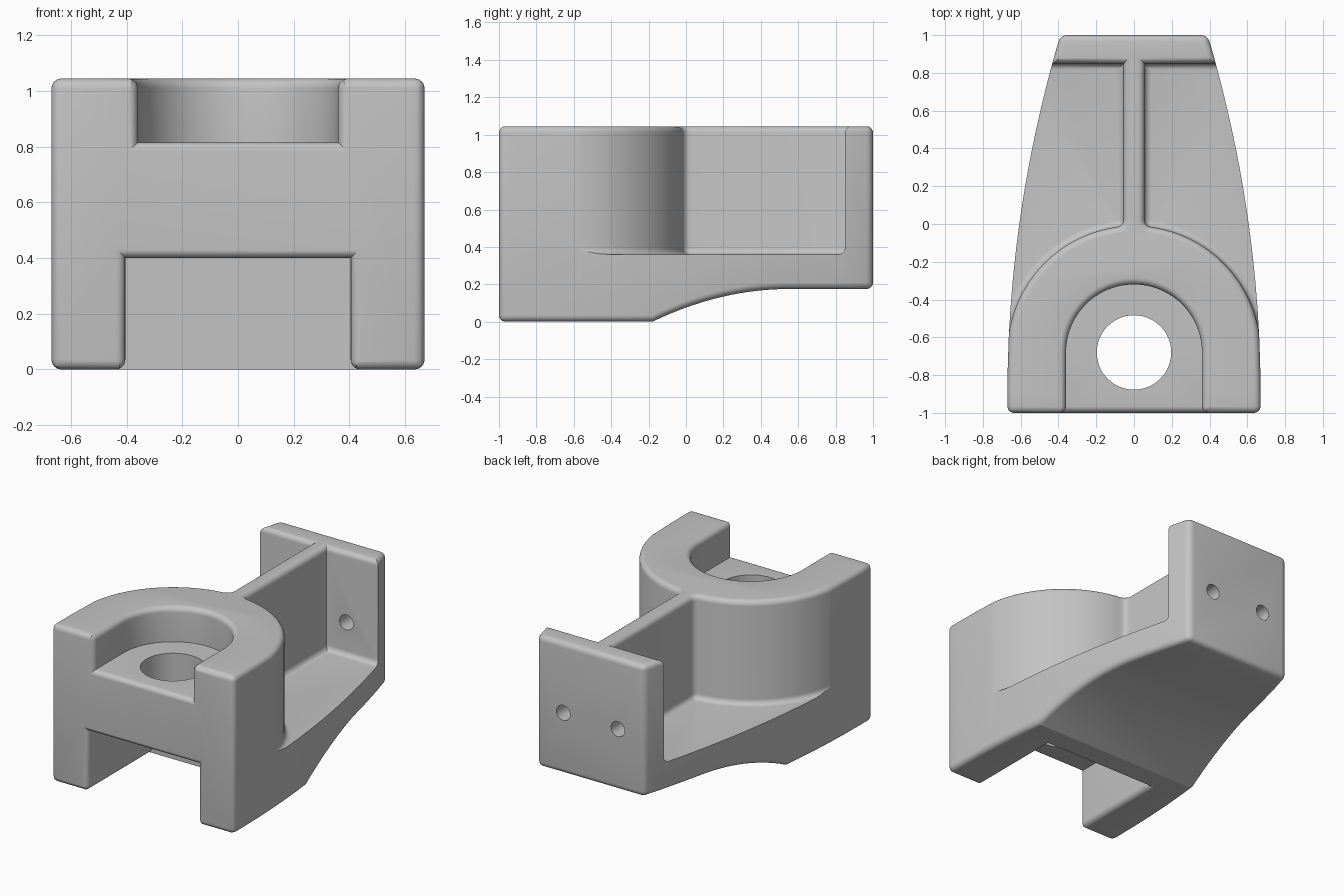
import bpy, bmesh
from math import sin, cos, pi, atan2, sqrt, radians

cube = bpy.data.objects.get("Cube")
if cube:
    bpy.data.objects.remove(cube, do_unlink=True)

TOP, FLOOR, R = 1.045, 0.36, 0.035      # overall height, pocket floor, edge radius
BORE_Y, BOSS_R, RIB, PLATE_Y = -0.68, 0.67, 0.055, 0.85
STEPS = 6
ANGLES = [k / STEPS * pi / 2 for k in range(STEPS + 1)]
ROUND = [(R * (1 - cos(a)), R * sin(a)) for a in ANGLES]   # (offset, rise)

grey = bpy.data.materials.new("cast_grey")
grey.use_nodes = True
colour = (0.55, 0.55, 0.55, 1)
grey.diffuse_color = colour
grey.node_tree.nodes["Principled BSDF"].inputs["Base Color"].default_value = colour


def loft(name, rings):
    """Closed solid through rings of equal point count."""
    bm = bmesh.new()
    loops = [[bm.verts.new(p) for p in ring] for ring in rings]
    n = len(loops[0])
    for a, b in zip(loops, loops[1:]):
        for i in range(n):
            j = (i + 1) % n
            bm.faces.new((a[i], a[j], b[j], b[i]))
    bm.faces.new(loops[0])
    bm.faces.new(loops[-1])
    bmesh.ops.recalc_face_normals(bm, faces=bm.faces)
    mesh = bpy.data.meshes.new(name)
    bm.to_mesh(mesh)
    bm.free()
    mesh.materials.append(grey)
    ob = bpy.data.objects.new(name, mesh)
    bpy.context.scene.collection.objects.link(ob)
    return ob


def half_width(y):
    return 0.67 - 0.0775 * max(0, y + 0.9) ** 2


def underside(y):
    if y <= -0.18:
        return 0
    return 0.175 * (1 - (max(0, 0.55 - y) / 0.73) ** 2)


# Tapered body with an arched underside and rounded outer edges
stations = [-1, -0.9, -0.75, -0.6, -0.45, -0.3]
stations += [-0.18 + 0.73 * k / 14 for k in range(15)]
stations += [0.65, 0.75, 0.85, 1]
body = loft("bracket_body", [
    [(s * half_width(y), y, z) for s, z in
     ((-1, underside(y)), (1, underside(y)), (1, TOP), (-1, TOP))]
    for y in stations])
bevel = body.modifiers.new("rounded_edges", "BEVEL")
bevel.width, bevel.segments = R, STEPS
bevel.limit_method, bevel.angle_limit = "ANGLE", radians(40)
bevel.use_clamp_overlap = False


def pocket_outline(d, side, z):
    """Space between boss, rib and end plate, its walls moved back by d."""
    f = 0.04
    cx = RIB + f
    cy = BORE_Y + sqrt((BOSS_R + f) ** 2 - cx ** 2)
    end = atan2(cy - BORE_Y, cx)
    pts = [(1, BORE_Y), (1, PLATE_Y + d), (RIB - d, PLATE_Y + d)]
    for k in range(7):                       # fillet between rib and boss
        a = pi + end * k / 6
        pts.append((cx + (f + d) * cos(a), cy + (f + d) * sin(a)))
    for k in range(1, 33):                   # boss wall
        a = end * (1 - k / 32)
        pts.append(((BOSS_R - d) * cos(a), BORE_Y + (BOSS_R - d) * sin(a)))
    return [(side * x, y, z) for x, y in pts]


def recess_outline(d, z):
    r = 0.36 + d
    arc = [(r * cos(pi * k / 48), BORE_Y + r * sin(pi * k / 48)) for k in range(49)]
    return [(x, y, z) for x, y in [(r, -1.1)] + arc + [(-r, -1.1)]]


def notch_ring(y, d, w, edge, rim):
    """U-shaped opening whose mouth flares at the rim height."""
    s = 1 if rim > edge else -1
    right = [(w + d, edge - s * d)]
    right += [(w + d + q, rim + s * (h - R)) for q, h in ROUND]
    right.append((w + d + R, rim + s * 0.1))
    left = [(-x, z) for x, z in reversed(right)]
    return [(x, y, z) for x, z in right + left]


def front_flare(w, edge, rim):
    rings = [notch_ring(-1.1, R, w, edge, rim)]
    rings += [notch_ring(-1 + R - h, q, w, edge, rim) for q, h in reversed(ROUND)]
    return rings


def circle(r, n, place):
    return [place(r * cos(2 * pi * k / n), r * sin(2 * pi * k / n)) for k in range(n)]


cutters = []
rim_levels = [(TOP - R + h, q) for q, h in ROUND] + [(TOP + 0.1, R)]

# Side pockets with filleted floors and rounded top rims
floor_levels = [(FLOOR + R - R * cos(a), R * sin(a) - R) for a in ANGLES]
for side in (-1, 1):
    cutters.append(loft("pocket_cutter", [pocket_outline(d, side, z)
                                          for z, d in floor_levels + rim_levels]))

# Round recess open to the front, and its softened front edge
cutters.append(loft("recess_cutter", [recess_outline(d, z)
                                      for z, d in [(0.815, 0)] + rim_levels]))
cutters.append(loft("recess_edge_cutter", front_flare(0.36, 0.815, TOP)))

# Slot between the two feet
cutters.append(loft("slot_cutter", front_flare(0.405, 0.4, 0)
                    + [notch_ring(-0.32, 0, 0.405, 0.4, 0)]))

# Vertical bore and the two bolt holes in the end plate
cutters.append(loft("bore_cutter", [
    circle(0.197, 64, lambda u, v: (u, BORE_Y + v, z)) for z in (0.3, 0.9)]))
for x in (-0.2, 0.2):
    cutters.append(loft("bolt_hole_cutter", [
        circle(0.05, 32, lambda u, v: (x + u, y, 0.58 + v)) for y in (0.75, 1.1)]))

for cutter in cutters:
    cutter.hide_render = True
    cut = body.modifiers.new(cutter.name, "BOOLEAN")
    cut.operation, cut.solver, cut.object = "DIFFERENCE", "EXACT", cutter

# Bake the cuts, drop the cutters and shade
bpy.context.view_layer.update()
graph = bpy.context.evaluated_depsgraph_get()
result = bpy.data.meshes.new_from_object(body.evaluated_get(graph))
body.modifiers.clear()
body.data = result
for cutter in cutters:
    bpy.data.objects.remove(cutter, do_unlink=True)
bpy.ops.object.select_all(action="DESELECT")
body.select_set(True)
bpy.context.view_layer.objects.active = body
bpy.ops.object.shade_smooth_by_angle(angle=radians(20))
